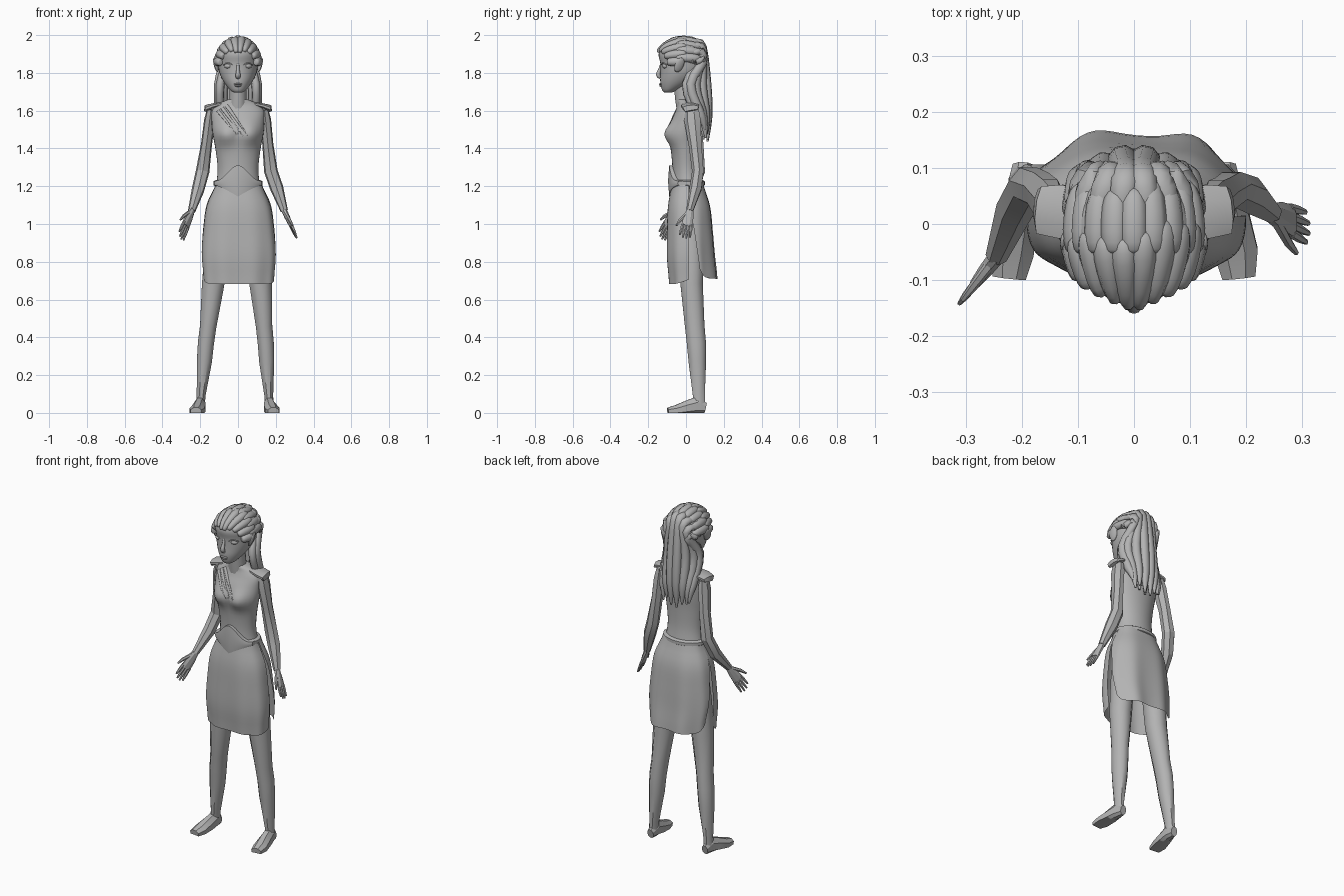
import bpy, bmesh, math, random
from mathutils import Vector, Matrix
from mathutils.bvhtree import BVHTree

if "Cube" in bpy.data.objects:
    bpy.data.objects.remove(bpy.data.objects["Cube"])

random.seed(4)
clay = bpy.data.materials.new("clay grey")
clay.diffuse_color = (0.45, 0.45, 0.45, 1)
clay.use_nodes = True
clay.node_tree.nodes["Principled BSDF"].inputs["Base Color"].default_value = clay.diffuse_color


def finish(name, bm, smooth=40):
    bmesh.ops.recalc_face_normals(bm, faces=bm.faces[:])
    me = bpy.data.meshes.new(name)
    bm.to_mesh(me)
    bm.free()
    me.materials.append(clay)
    if smooth:
        me.shade_smooth()
        me.set_sharp_from_angle(angle=math.radians(smooth))
    ob = bpy.data.objects.new(name, me)
    bpy.context.collection.objects.link(ob)
    return ob


def skin(name, rings, closed=True, caps=True, smooth=40):
    bm = bmesh.new()
    vs = [[bm.verts.new(p) for p in r] for r in rings]
    n = len(vs[0])
    for r0, r1 in zip(vs, vs[1:]):
        for j in range(n if closed else n - 1):
            k = (j + 1) % n
            bm.faces.new((r0[j], r0[k], r1[k], r1[j]))
    if caps:
        bm.faces.new(vs[0])
        bm.faces.new(vs[-1])
    return finish(name, bm, smooth)


def spline(rows, k):
    if k == 1:
        return rows
    out = []
    for i in range(len(rows) - 1):
        q = [rows[max(i - 1, 0)], rows[i], rows[i + 1], rows[min(i + 2, len(rows) - 1)]]
        for j in range(k):
            t = j / k
            out.append(tuple(0.5 * (2 * b + (c - a) * t + (2 * a - 5 * b + 4 * c - d) * t * t
                                    + (3 * b - a - 3 * c + d) * t ** 3) for a, b, c, d in zip(*q)))
    return out + [rows[-1]]


# rows: x, y, z, half width along w, half thickness
def tube(name, rows, w=(1, 0, 0), sides=8, k=1, smooth=40):
    rows = spline(rows, k)
    pts = [Vector(r[:3]) for r in rows]
    rings = []
    for i, p in enumerate(pts):
        t = (pts[min(i + 1, len(pts) - 1)] - pts[max(i - 1, 0)]).normalized()
        side = Vector(w)
        side = (side - t * side.dot(t)).normalized()
        nrm = t.cross(side)
        ring = []
        for j in range(sides):
            g = 2 * math.pi * (j + 0.5) / sides
            v = p + side * rows[i][3] * math.cos(g) + nrm * rows[i][4] * math.sin(g)
            v.z = max(v.z, 0)
            ring.append(v)
        rings.append(ring)
    return skin(name, rings, smooth=smooth)


# rows: z, half width, front y, back y
def loft(name, rows, sides=32, k=4, bump=None):
    rings = []
    for z, rx, yf, yb in spline(rows, k):
        ring = []
        for j in range(sides):
            g = 2 * math.pi * j / sides
            p = Vector((rx * math.sin(g), (yf + yb) / 2 - (yb - yf) / 2 * math.cos(g), z))
            if bump and math.cos(g) > 0:
                p.y -= bump(p)
            ring.append(p)
        rings.append(ring)
    return skin(name, rings)


def ball(name, loc, scale, rot=(0, 0, 0)):
    bm = bmesh.new()
    bmesh.ops.create_uvsphere(bm, u_segments=16, v_segments=10, radius=1)
    m = Matrix.Translation(loc)
    for a, ax in zip(rot, "XYZ"):
        m = m @ Matrix.Rotation(a, 4, ax)
    bm.transform(m @ Matrix.Diagonal((*scale, 1)))
    return finish(name, bm)


# torso with bust
def bust(p):
    return 0.038 * math.exp(-((abs(p.x) - 0.065) ** 2 + (p.z - 1.475) ** 2) / 0.003)


torso = loft("torso", [(1.14, .14, -.075, .10), (1.22, .115, -.072, .085), (1.3, .108, -.072, .075),
                       (1.4, .12, -.08, .075), (1.48, .135, -.085, .08), (1.55, .14, -.075, .085),
                       (1.6, .138, -.055, .08), (1.635, .105, -.045, .07), (1.66, .05, -.05, .05)], bump=bust)
tube("neck", [(0, .005, 1.6, .055, .055), (0, -.008, 1.67, .046, .052), (0, -.015, 1.78, .045, .055)], sides=12)

# draped folds of the tunic, laid on the torso front
tree = BVHTree.FromPolygons([v.co for v in torso.data.vertices], [p.vertices[:] for p in torso.data.polygons])
for i in range(3):
    rows = []
    for s in range(13):
        f = s / 12
        x, z = -.105 + .022 * i + (.1 + .01 * i) * f, 1.6 + .014 * i - (.13 + .02 * i) * f
        hit = tree.ray_cast(Vector((x, -1, z)), Vector((0, 1, 0)))[0]
        if hit:
            rows.append((hit.x, hit.y, hit.z, .01 * (1.1 - f), .005 * (1.1 - f)))
    tube("drape_fold", rows, sides=10, smooth=80)

# thin shoulder pieces of the tunic
for s in (-1, 1):
    tube("shoulder_pad", [(s * .085, .02, 1.636, .04, .01), (s * .13, .022, 1.626, .052, .014),
                          (s * .166, .025, 1.615, .046, .018), (s * .17, .028, 1.6, .036, .01)],
         w=(0, 1, 0), smooth=25)

# belt and pointed front plate
loft("belt", [(1.2, .122, -.078, .09), (1.207, .131, -.086, .1), (1.225, .131, -.086, .1),
              (1.232, .118, -.078, .09)], k=1)
plate = []
for i in range(25):
    u = i / 12 - 1
    x = .125 * u
    y = .005 - .092 * math.sqrt(1 - (x / .14) ** 2)
    top = 1.228 + .082 * (.5 + .5 * math.cos(math.pi * u)) ** 1.2
    low = 1.205 - .06 * (1 - abs(u)) ** 1.3
    mid = (top + low) / 2
    plate.append([(x, y + .02, low), (x, y - .002, low), (x, y - .008, mid),
                  (x, y - .002, top), (x, y + .02, top)])
skin("belt_plate", plate)


# skirt: front and back panels with side slits
def panel(name, back):
    prof = spline([(1.225, .118, .075, .09), (1.1, .168, .097, .128), (1.0, .187, .102, .142),
                   (.88, .196, .102, .152), (.7, .187, .09, .165)], 4)
    rings = []
    for i, (_, rx, df, db) in enumerate(prof):
        v = i / (len(prof) - 1)
        ring = []
        for j in range(33):
            u = j / 16 - 1
            hem = .71 + .05 * u ** 6 if back else .682 + (.045 if u < 0 else .025) * u ** 6
            g = u * math.radians(94 - 18 * v if back else 90)
            c = max(math.cos(g), 0) ** .75
            x = rx * math.copysign(abs(math.sin(g)) ** .85, u) + .004
            y = .015 + (db - .015) * c + .008 * v * math.cos(7 * g + 2.6) if back \
                else .012 - (df + .012) * c + .004 * v * math.cos(8 * g)
            ring.append((x, y, 1.225 + (hem - 1.225) * v))
        rings.append(ring)
    skin(name, rings, closed=False, caps=False)


panel("skirt_front", False)
panel("skirt_back", True)

# legs and feet, the left one set a little wider
leg = [(.085, .02, 1.06, .06, .065), (.108, .03, .88, .066, .07), (.12, .03, .68, .064, .064),
       (.138, .046, .46, .047, .056), (.147, .055, .37, .046, .055), (.152, .06, .27, .043, .05),
       (.163, .068, .09, .025, .034), (.165, .068, .03, .026, .036)]
foot = [(.163, .104, .025, .02, .03), (.165, .06, .035, .03, .055), (.172, .01, .024, .037, .046),
        (.182, -.05, .012, .042, .032), (.187, -.096, .008, .032, .022)]
for name, s in (("left", -1), ("right", 1)):
    def place(rows):
        return [(x if s > 0 else -x - .035 * (1.02 - min(z, 1)), y, z, a, b) for x, y, z, a, b in rows]
    tube(name + "_leg", place(leg), smooth=50)
    tube(name + "_foot", place(foot), smooth=20)


# arms, palms and fingers
def arm(name, rows, tip, w, thumb):
    tube(name + "_arm", rows, w=(0, 1, 0), sides=7, smooth=20)
    wrist, tip, w = Vector(rows[-1][:3]), Vector(tip), Vector(w).normalized()
    d = tip - wrist
    tube(name + "_palm", [(*(wrist + d * f), a, b) for f, a, b in
                          ((-.05, .018, .016), (.25, .028, .014), (.55, .032, .01))], w=w, smooth=20)
    for i in range(4):
        o = (i - 1.5) / 1.5
        length = 1 - .08 * abs(o + .2 * thumb) ** 2
        base, end = wrist + d * .5 + w * o * .023, wrist + d * length + w * o * .028
        tube(name + "_finger", [(*base, .009, .008), (*base.lerp(end, .55), .0085, .007), (*end, .005, .004)],
             w=w, sides=6, smooth=20)
    a, b, c = (wrist + d * f + w * thumb * g for f, g in ((.1, .012), (.38, .042), (.58, .056)))
    tube(name + "_thumb", [(*a, .011, .01), (*b, .01, .008), (*c, .005, .005)], w=w, sides=6, smooth=20)


arm("right", [(.14, .033, 1.605, .038, .022), (.146, .036, 1.55, .046, .03), (.158, .05, 1.42, .036, .03),
              (.174, .064, 1.28, .032, .037), (.205, .052, 1.19, .034, .036), (.245, .02, 1.07, .019, .02)],
    (.312, -.008, .925), (-.1, 1, -.1), -1)
arm("left", [(-.143, .033, 1.605, .038, .022), (-.15, .038, 1.55, .046, .03), (-.167, .06, 1.42, .036, .03),
             (-.187, .07, 1.28, .034, .037), (-.212, .028, 1.18, .035, .034), (-.245, -.058, 1.07, .019, .02)],
    (-.305, -.133, .925), (.45, .6, -.65), -1)

# head and face
loft("head", [(1.695, .018, -.112, -.08), (1.708, .04, -.126, -.045), (1.75, .074, -.136, .04),
              (1.8, .098, -.135, .09), (1.85, .106, -.136, .105), (1.9, .108, -.145, .11),
              (1.94, .095, -.125, .1), (1.97, .055, -.07, .06), (1.977, .01, -.02, .01)])
tube("nose", [(0, -.128, 1.86, .007, .005), (0, -.138, 1.82, .008, .008), (0, -.148, 1.79, .014, .012),
              (0, -.136, 1.773, .011, .007)], sides=10, k=2, smooth=80)
ball("upper_lip", (0, -.132, 1.741), (.022, .011, .005))
ball("lower_lip", (0, -.13, 1.732), (.018, .011, .006))
for s in (-1, 1):
    ball("eye", (s * .053, -.111, 1.836), (.021, .014, .013), (0, 0, s * .45))
    tube("eyelid", [(s * .03, -.129, 1.842, .003, .003), (s * .053, -.124, 1.853, .003, .003),
                    (s * .078, -.103, 1.842, .003, .003)], w=(0, 0, 1), sides=6, k=3)
    ball("ear", (s * .117, -.035, 1.842), (.01, .024, .042), (-.4, s * .2, s * .35))


# hair: locks laid over the scalp in rows, then hanging down the back
def scalp(a, b, lift=0):
    a, b = math.radians(a), math.radians(b)
    deep = (.155 if b < 0 else .143) + lift
    return ((.114 + lift) * math.sin(a) * math.cos(b), -.008 + deep * math.sin(b),
            1.838 + (.143 + lift) * math.cos(a) * math.cos(b))


def top_lock(a, b0, b1, lift):
    rows = []
    for f, r in ((0, .55), (.06, .9), (.3, 1), (.7, 1), (.92, .8), (1, .35)):
        b = b0 + (b1 - b0) * f
        wide = .025 * max(math.cos(math.radians(b)), .6)
        rows.append((*scalp(a, b, lift), wide * r, .02 * r))
    g = math.radians(a)
    tube("top_lock", rows, w=(math.cos(g), 0, -math.sin(g)), k=2, smooth=60)


for i in range(10):
    a = -81 + 18 * i
    top_lock(a, -64 + .36 * abs(a), 0 + random.uniform(-7, 7), 0)
for i in range(9):
    top_lock(-72 + 18 * i, -16, 34 + random.uniform(-6, 6), -.002)

for count, inset in ((8, 0), (7, .022)):
    for i in range(count):
        a = -78 + 156 * i / (count - 1)
        g = math.radians(a)
        s = math.sin(g)
        x, q = (.105 - inset * .5) * s, s * s
        j = random.uniform(-.03, .03)
        end = 1.405 + .09 * abs(s) + j + inset * 2
        rows = [(*scalp(a, 10, -.012), .012, .01), (*scalp(a, 24, -.003 - inset), .024, .019),
                (*scalp(a, 44, -.002 - inset), .025, .02),
                (x * 1.02, .116 - inset - .095 * q, 1.74, .026, .022),
                (x, .122 - inset - .055 * q, 1.6, .025, .021),
                (x * .93, .118 - inset - .03 * q, (1.6 + end) / 2, .019, .017),
                (x * .88, .115 - inset - .015 * q, end, .005, .005)]
        tube("hanging_lock", rows, w=(math.cos(g), -math.sin(g), 0), k=3, smooth=60)
